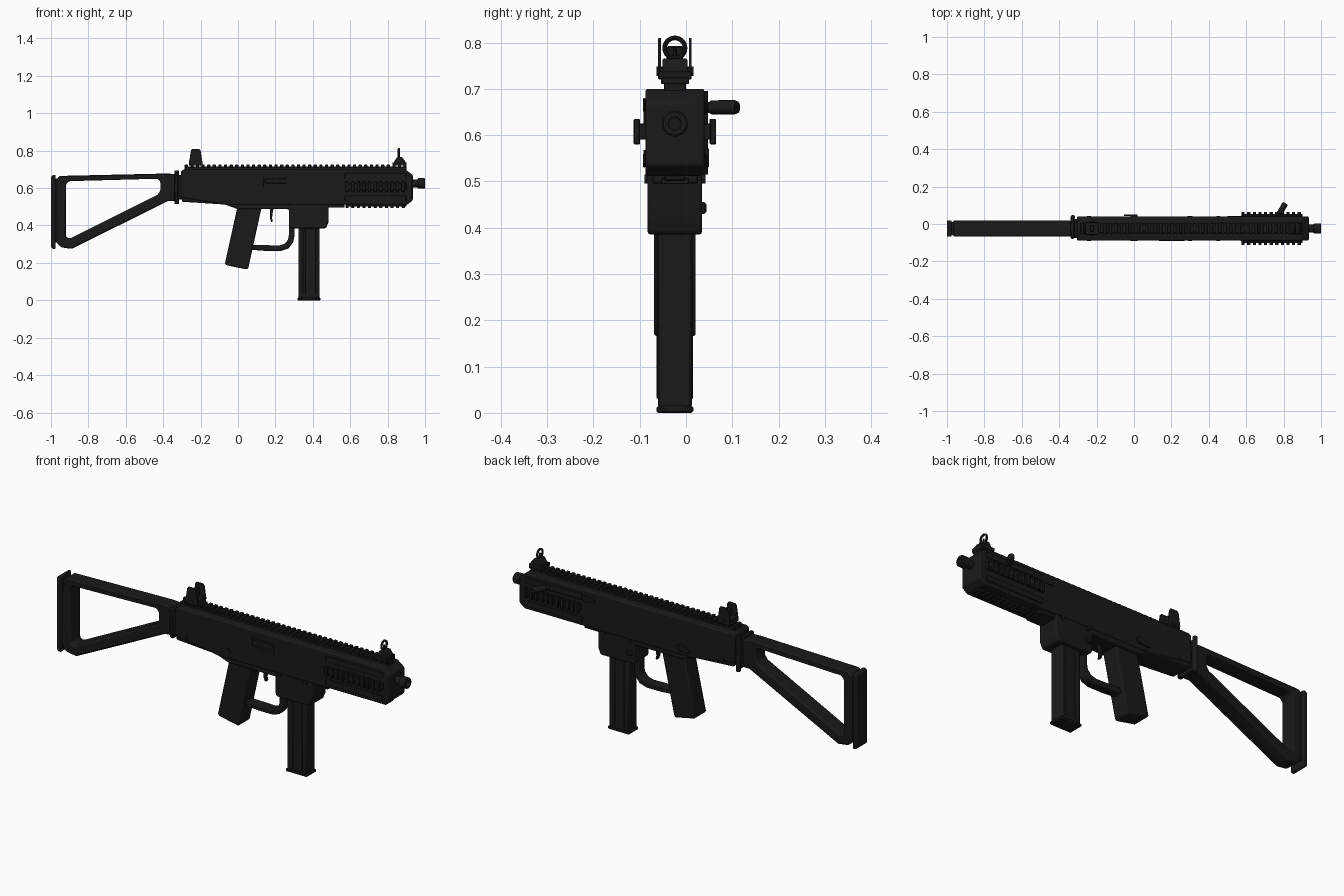
import bpy, bmesh, math
from mathutils import Matrix, Vector

if "Cube" in bpy.data.objects:
    bpy.data.objects.remove(bpy.data.objects["Cube"])

C = -0.024  # centre plane of the gun in y
mat = bpy.data.materials.new("black")
mat.diffuse_color = (0.01, 0.01, 0.01, 1)
mat.use_nodes = True
mat.node_tree.nodes["Principled BSDF"].inputs["Base Color"].default_value = mat.diffuse_color


def finish(name, bm, bevel=0.0, seg=2):
    bmesh.ops.recalc_face_normals(bm, faces=bm.faces)
    me = bpy.data.meshes.new(name)
    bm.to_mesh(me)
    bm.free()
    ob = bpy.data.objects.new(name, me)
    bpy.context.collection.objects.link(ob)
    me.materials.append(mat)
    if bevel:
        m = ob.modifiers.new("bevel", 'BEVEL')
        m.width, m.segments, m.limit_method = bevel, seg, 'ANGLE'
    bpy.context.view_layer.objects.active = ob
    ob.select_set(True)
    bpy.ops.object.shade_smooth_by_angle(angle=math.radians(35))
    ob.select_set(False)
    return ob


def prism(name, outer, half, inner=None, y=C, bevel=0.005):
    """Side profile in x,z extruded in y, with an optional matching hole."""
    bm = bmesh.new()
    def ring(pts, yy):
        return [bm.verts.new((px, yy, pz)) for px, pz in pts]
    def wall(a, b):
        for i in range(len(a)):
            j = (i + 1) % len(a)
            bm.faces.new((a[i], a[j], b[j], b[i]))
    a, b = ring(outer, y - half), ring(outer, y + half)
    wall(a, b)
    if inner:
        c, d = ring(inner, y - half), ring(inner, y + half)
        wall(c, d)
        wall(a, c)
        wall(b, d)
    else:
        bm.faces.new(a)
        bm.faces.new(b)
    return finish(name, bm, bevel)


def boxes(name, items, bevel=0.002):
    """Each item is x0,x1,y0,y1,z0,z1 with y measured from the centre plane."""
    bm = bmesh.new()
    for x0, x1, y0, y1, z0, z1 in items:
        M = Matrix.Translation(((x0 + x1) / 2, C + (y0 + y1) / 2, (z0 + z1) / 2))
        bmesh.ops.create_cube(bm, size=1, matrix=M @ Matrix.Diagonal((x1 - x0, y1 - y0, z1 - z0, 1)))
    return finish(name, bm, bevel, 1)


def lathe(name, origin, direction, prof, n=24):
    """Profile of (radius, distance) spun around a direction."""
    bm = bmesh.new()
    q = Vector(direction).to_track_quat('Z', 'Y').to_matrix().to_4x4()
    M = Matrix.Translation(origin) @ q
    rings = [[bm.verts.new(M @ Vector((r * math.cos(t * math.tau / n), r * math.sin(t * math.tau / n), h)))
              for t in range(n)] for r, h in prof]
    for a, b in zip(rings, rings[1:]):
        for i in range(n):
            bm.faces.new((a[i], a[(i + 1) % n], b[(i + 1) % n], b[i]))
    bm.faces.new(rings[0])
    bm.faces.new(rings[-1])
    return finish(name, bm)


# Stock: butt plate, triangular frame and hinge
prism("butt_plate", [(-1, .285), (-.99, .275), (-.975, .275), (-.975, .67), (-.99, .67), (-1, .66)], .044)
boxes("butt_plate_mount", [(-.98, -.96, -.034, .034, .31, .65)])
prism("stock_frame",
      [(-.968, .65), (-.955, .665), (-.38, .678), (-.335, .675), (-.335, .53),
       (-.375, .53), (-.89, .275), (-.945, .283), (-.968, .305)], .042,
      [(-.92, .62), (-.905, .637), (-.43, .65), (-.415, .635), (-.415, .585),
       (-.43, .565), (-.90, .33), (-.915, .335), (-.92, .345)], bevel=.01)
boxes("stock_hinge", [(-.34, -.318, -.055, .062, .525, .685), (-.322, -.295, -.05, .05, .54, .67)], .005)
lathe("hinge_pin", (-.327, C + .06, .515), (0, 0, 1), [(.012, 0), (.012, .18)], 16)

# Receiver and handguard
prism("upper_receiver",
      [(-.305, .55), (-.305, .69), (-.29, .70), (.895, .70), (.935, .67), (.935, .535),
       (.905, .512), (-.06, .512)], .064, bevel=.006)
prism("lower_receiver",
      [(-.30, .527), (-.30, .56), (.485, .56), (.485, .42), (.47, .385), (.285, .385), (.272, .395),
       (.272, .487), (0, .487), (-.07, .512)], .059, bevel=.007)
boxes("front_underside", [(.48, .57, -.05, .05, .495, .52)], .004)
boxes("handguard_panels", [(.57, .90, s * .066 - .003, s * .066 + .003, z, z + .03)
                           for s in (-1, 1) for z in (.53, .65)], .002)

# Rails with cross teeth
boxes("top_rail", [(-.285, .90, -.024, .024, .695, .715)]
      + [(-.285 + i * .03, -.268 + i * .03, -.03, .03, .71, .725) for i in range(40)])
side = []
for s in (-1, 1):
    def span(a, b):
        return sorted((s * a, s * b))
    side.append((.575, .90, *span(.06, .078), .59, .625))
    side += [(.575 + i * .03, .592 + i * .03, *span(.075, .089), .58, .635) for i in range(11)]
boxes("side_rails", side)
boxes("bottom_rail", [(.575, .90, -.022, .022, .502, .52)]
      + [(.575 + i * .03, .592 + i * .03, -.03, .03, .494, .507) for i in range(11)])

# Barrel with open bore
lathe("barrel", (.92, C, .625), (1, 0, 0),
      [(.021, 0), (.021, .04), (.028, .043), (.028, .076), (.025, .08), (.014, .08), (.013, .03)])

# Magazine with side ribs, and floor plate
prism("magazine", [(.323, .01), (.436, .01), (.436, .42), (.323, .42)], .037, bevel=.008)
boxes("magazine_ribs", [(x, x + .016, -.0395, .0395, .03, .39) for x in (.345, .40)])
boxes("magazine_floor", [(.318, .442, -.04, .04, 0, .015)], .004)

# Pistol grip, trigger and guard
prism("pistol_grip", [(-.003, .50), (.128, .50), (.118, .46), (.055, .172), (.047, .165),
                      (-.06, .187), (-.07, .197)], .045, bevel=.014)
prism("trigger", [(.172, .50), (.192, .50), (.185, .465), (.182, .44), (.186, .42), (.178, .418),
                  (.170, .44), (.170, .465)], .01, bevel=.002)
prism("trigger_guard",
      [(.07, .297), (.22, .293), (.25, .302), (.268, .325), (.272, .35), (.272, .40), (.302, .40),
       (.302, .345), (.295, .31), (.27, .277), (.23, .264), (.15, .264), (.07, .27)], .024)

# Front sight: block, hood ring and post
prism("front_sight_base", [(.825, .72), (.90, .72), (.895, .742), (.878, .765), (.85, .765), (.835, .742)], .027, bevel=.003)
boxes("front_sight_foot", [(.825, .90, -.036, .036, .72, .738)])
bm = bmesh.new()
n, k = 28, 8
g = [[bm.verts.new((.86 + .006 * math.sin(v * math.tau / k),
                    C + (.022 + .005 * math.cos(v * math.tau / k)) * math.cos(u * math.tau / n),
                    .788 + (.022 + .005 * math.cos(v * math.tau / k)) * math.sin(u * math.tau / n)))
      for v in range(k)] for u in range(n)]
for u in range(n):
    for v in range(k):
        bm.faces.new((g[u][v], g[(u + 1) % n][v], g[(u + 1) % n][(v + 1) % k], g[u][(v + 1) % k]))
finish("front_sight_hood", bm)
lathe("front_sight_post", (.86, C, .755), (0, 0, 1), [(.006, 0), (.004, .035)], 10)

# Rear sight: base, two ears and aperture
boxes("rear_sight_base", [(-.262, -.19, -.036, .036, .72, .748), (-.235, -.215, -.018, .018, .745, .792)], .003)
for s, label in ((-1, "right"), (1, "left")):
    prism("rear_sight_ear_" + label, [(-.262, .735), (-.19, .735), (-.20, .80), (-.207, .81),
                                      (-.245, .81), (-.252, .80)], .003, y=C + s * .033, bevel=.001)
lathe("rear_sight_screw", (-.225, C - .04, .738), (0, 1, 0), [(.01, 0), (.01, .08)], 16)

# Charging handle, swept forward on the left
lathe("charging_handle", (.76, C + .05, .66), (.5, .85, 0),
      [(.012, 0), (.012, .03), (.015, .034), (.016, .09), (.013, .098)], 16)
boxes("charging_slot", [(.50, .86, .062, .067, .645, .675)])

# Ejection port with raised edge on the right
prism("ejection_port_frame", [(.135, .605), (.27, .605), (.27, .66), (.135, .66)], .004,
      [(.145, .615), (.26, .615), (.26, .65), (.145, .65)], y=C - .064, bevel=.0015)
boxes("ejection_bolt", [(.145, .26, -.066, -.06, .625, .65)])

# Controls and pins on both sides
lathe("selector_shaft", (-.0, C - .068, .55), (0, 1, 0), [(.018, 0), (.018, .138)], 20)
prism("selector_lever", [(-.055, .535), (-.045, .53), (.015, .54), (.02, .56), (.0, .572), (-.05, .55)],
      .004, y=C + .07, bevel=.002)
boxes("magazine_catch", [(.285, .315, .055, .068, .43, .455)], .004)
for i, (x, z) in enumerate(((-.24, .555), (.30, .505), (.45, .505))):
    lathe("receiver_pin_%d" % i, (x, C - .066, z), (0, 1, 0), [(.01, 0), (.01, .132)], 14)
